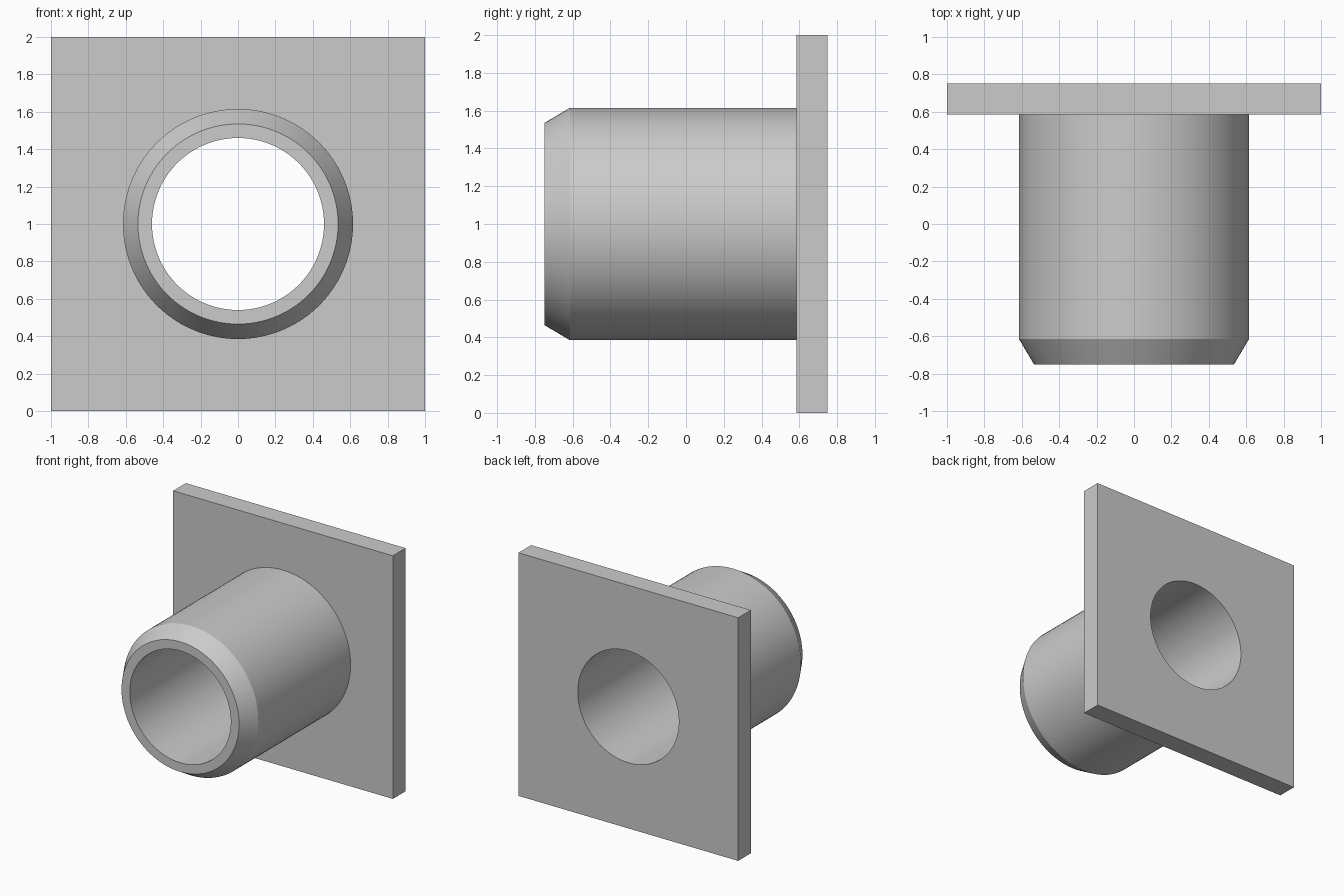
import bpy, bmesh, math
from mathutils import Matrix, Vector

cube = bpy.data.objects.get("Cube")
if cube:
    bpy.data.objects.remove(cube, do_unlink=True)

SEGMENTS = 96
BORE, OUTER, TIP = 0.46, 0.615, 0.535
FRONT, CHAMFER, PLATE_FRONT, BACK = -0.75, -0.615, 0.585, 0.75
CENTRE = Vector((0, 0, 1))

grey = bpy.data.materials.new("light_grey")
grey.use_nodes = True
colour = (0.6, 0.6, 0.6, 1)
grey.diffuse_color = colour
grey.node_tree.nodes["Principled BSDF"].inputs["Base Color"].default_value = colour


def finish(name, bm):
    bmesh.ops.recalc_face_normals(bm, faces=bm.faces)
    mesh = bpy.data.meshes.new(name)
    bm.to_mesh(mesh)
    bm.free()
    mesh.materials.append(grey)
    obj = bpy.data.objects.new(name, mesh)
    bpy.context.collection.objects.link(obj)
    bpy.ops.object.select_all(action='DESELECT')
    obj.select_set(True)
    bpy.context.view_layer.objects.active = obj
    bpy.ops.object.shade_smooth_by_angle(angle=math.radians(25))
    return obj


def add_loop(bm, points):
    verts = [bm.verts.new(p) for p in points]
    return [bm.edges.new((v, verts[i - 1])) for i, v in enumerate(verts)]


# Square flange plate with the bore passing through it
bm = bmesh.new()
edges = add_loop(bm, [(x, PLATE_FRONT, z) for x, z in ((-1, 0), (1, 0), (1, 2), (-1, 2))])
angles = [math.tau * i / SEGMENTS for i in range(SEGMENTS)]
edges += add_loop(bm, [(BORE * math.cos(a), PLATE_FRONT, 1 + BORE * math.sin(a)) for a in angles])
bmesh.ops.triangle_fill(bm, edges=edges, use_beauty=True, normal=(0, -1, 0))
result = bmesh.ops.extrude_face_region(bm, geom=bm.faces[:], use_keep_orig=True)
moved = [g for g in result["geom"] if isinstance(g, bmesh.types.BMVert)]
bmesh.ops.translate(bm, verts=moved, vec=(0, BACK - PLATE_FRONT, 0))
finish("flange_plate", bm)

# Hollow tube with a chamfered nose, open where it meets the plate
bm = bmesh.new()
profile = [(BORE, PLATE_FRONT), (BORE, FRONT), (TIP, FRONT), (OUTER, CHAMFER), (OUTER, PLATE_FRONT)]
verts = [bm.verts.new((r, y, 1)) for r, y in profile]
lines = [bm.edges.new(pair) for pair in zip(verts, verts[1:])]
bmesh.ops.spin(bm, geom=verts + lines, cent=CENTRE, axis=(0, 1, 0),
               angle=math.tau, steps=SEGMENTS, use_merge=True)
bmesh.ops.remove_doubles(bm, verts=bm.verts, dist=0.0001)
finish("chamfered_tube", bm)
